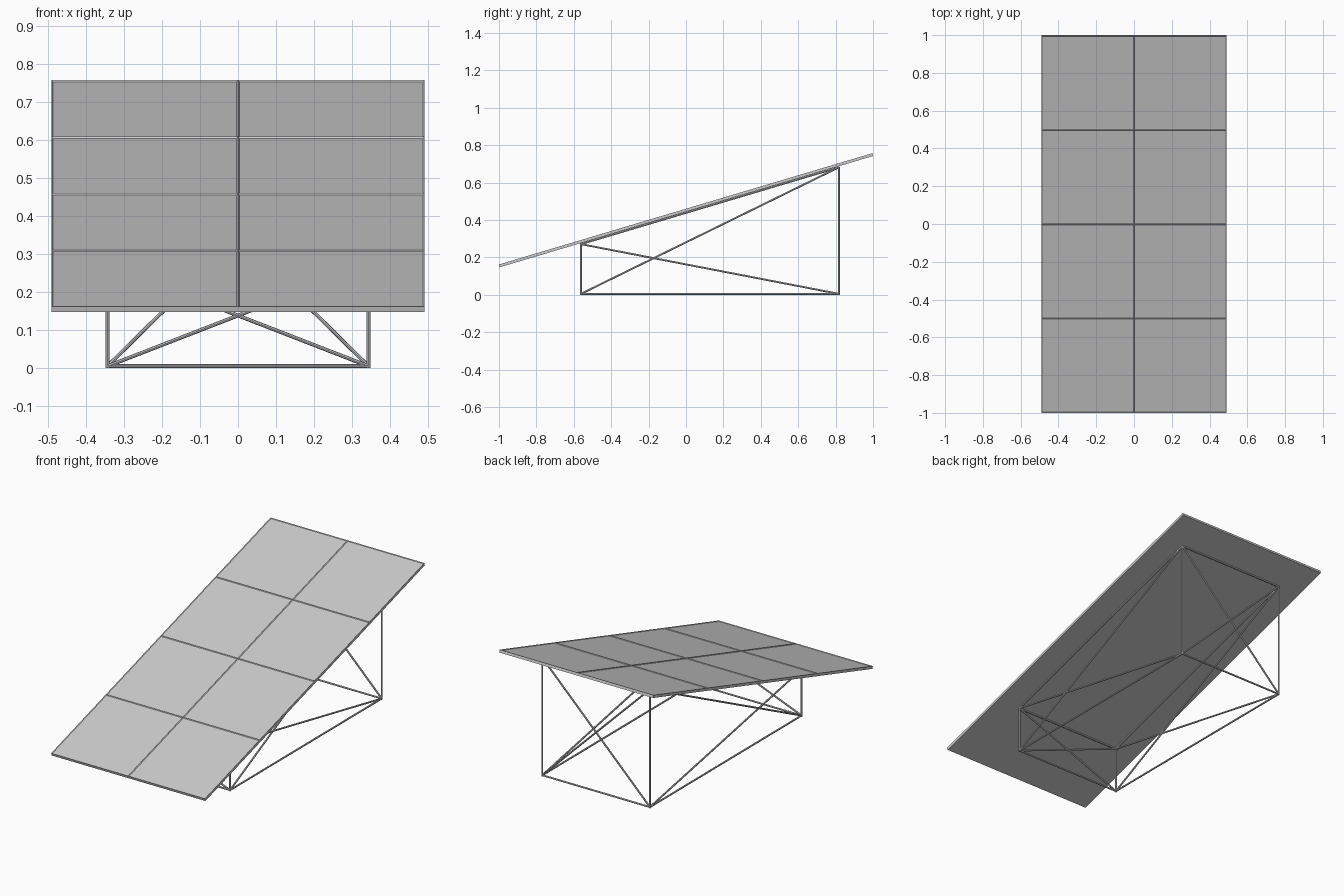
import bpy, bmesh, math
from mathutils import Vector, Matrix

if "Cube" in bpy.data.objects:
    bpy.data.objects.remove(bpy.data.objects["Cube"])


def add_object(name, bm):
    bmesh.ops.recalc_face_normals(bm, faces=bm.faces[:])
    me = bpy.data.meshes.new(name)
    bm.to_mesh(me)
    bm.free()
    ob = bpy.data.objects.new(name, me)
    bpy.context.collection.objects.link(ob)
    return ob


# Tilted panel: 2 x 4 shallow recessed cells in a thin slab
TILT = math.atan(0.298)
LENGTH, WIDTH, THICK = 2.083, 0.98, 0.0155
bm = bmesh.new()
bmesh.ops.create_cube(bm, size=1, matrix=Matrix.Diagonal((WIDTH, LENGTH, THICK, 1)))
cuts = [((0, 0, 0), (1, 0, 0))] + [((0, k * LENGTH / 4, 0), (0, 1, 0)) for k in (-1, 0, 1)]
for co, no in cuts:
    bmesh.ops.bisect_plane(bm, geom=bm.verts[:] + bm.edges[:] + bm.faces[:],
                           plane_co=co, plane_no=no)
bm.normal_update()
cells = [f for f in bm.faces if f.normal.z > 0.9]
bmesh.ops.inset_individual(bm, faces=cells, thickness=0.005, depth=-0.004)
panel = add_object("solar_panel", bm)
panel.rotation_euler.x = TILT
panel.location.z = 0.452

# Thin rods of the support truss
R = 0.005
X, FRONT, BACK = 0.343, -0.562, 0.818
LOW, HIGH_FRONT, HIGH_BACK = R, 0.271, 0.682


def rod(name, a, b):
    a, b = Vector(a), Vector(b)
    d = b - a
    m = Matrix.Translation((a + b) / 2) @ d.to_track_quat('Z', 'Y').to_matrix().to_4x4()
    bm = bmesh.new()
    bmesh.ops.create_cone(bm, cap_ends=True, segments=8, radius1=R, radius2=R,
                          depth=d.length, matrix=m)
    add_object(name, bm)


# Legs, base rails, sloped top rails and side cross braces
for side, x in (("left", -X), ("right", X)):
    fl, fh = (x, FRONT, LOW), (x, FRONT, HIGH_FRONT)
    bl, bh = (x, BACK, LOW), (x, BACK, HIGH_BACK)
    rod(f"front_leg_{side}", (x, FRONT, 0), fh)
    rod(f"back_leg_{side}", (x, BACK, 0), bh)
    rod(f"base_rail_{side}", fl, bl)
    rod(f"top_rail_{side}", fh, bh)
    rod(f"side_brace_up_{side}", fl, bh)
    rod(f"side_brace_down_{side}", fh, bl)

# Cross rails and X braces at front and back
for end, y, top in (("front", FRONT, HIGH_FRONT), ("back", BACK, HIGH_BACK)):
    rod(f"{end}_base_rail", (-X, y, LOW), (X, y, LOW))
    rod(f"{end}_top_rail", (-X, y, top), (X, y, top))
    for side, s in (("left", -1), ("right", 1)):
        rod(f"{end}_brace_{side}", (s * X, y, LOW), (-s * X, y, top))
